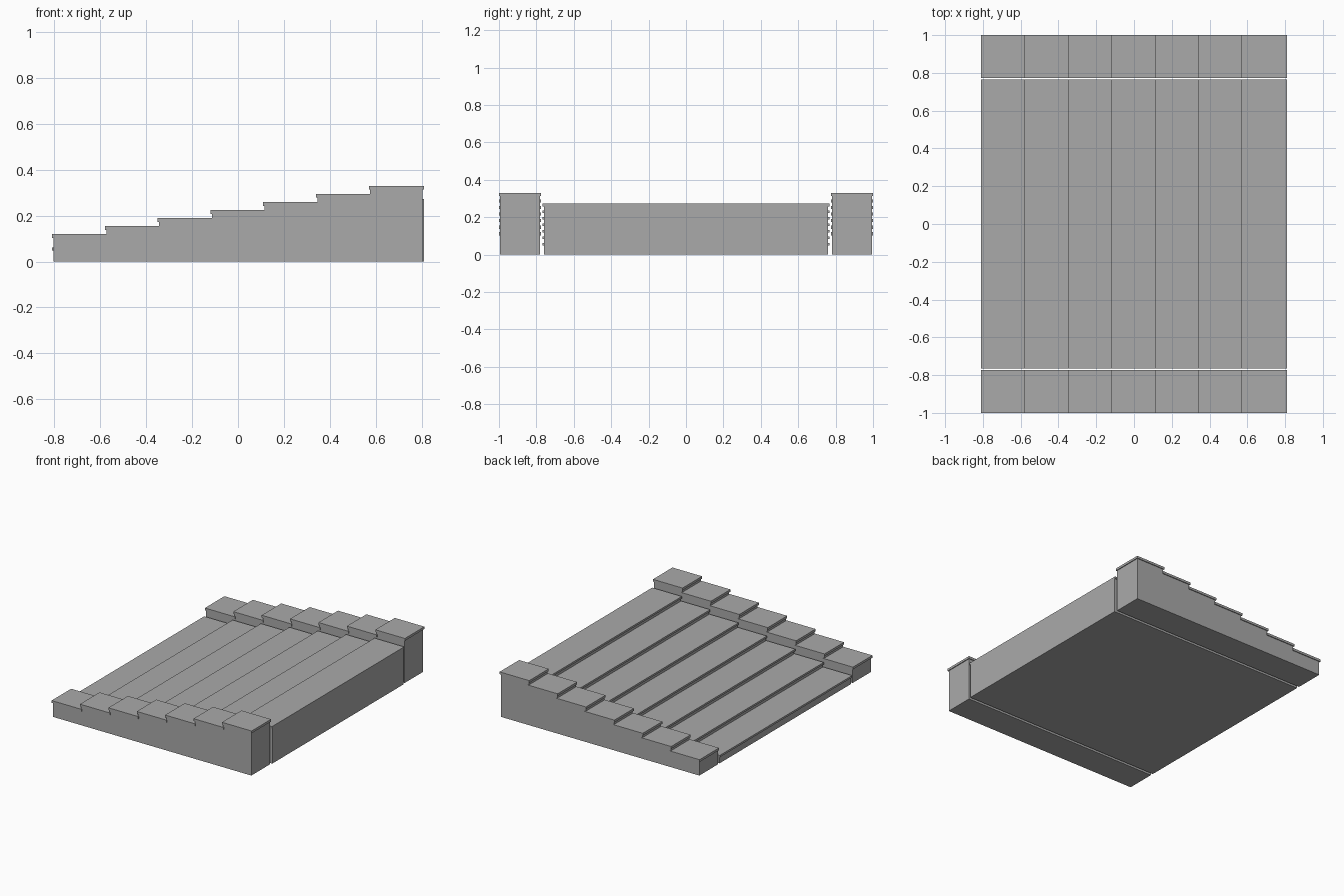
import bpy
import bmesh

cube = bpy.data.objects.get("Cube")
if cube:
    bpy.data.objects.remove(cube, do_unlink=True)

STEPS = 7
PITCH = 0.23
RISE = 0.035
LEFT = -0.81
LIP = 0.006

stone = bpy.data.materials.new("grey_stone")
stone.use_nodes = True
colour = (0.4, 0.4, 0.4, 1)
stone.diffuse_color = colour
stone.node_tree.nodes["Principled BSDF"].inputs["Base Color"].default_value = colour


def finish(name, bm):
    bmesh.ops.recalc_face_normals(bm, faces=bm.faces)
    mesh = bpy.data.meshes.new(name)
    bm.to_mesh(mesh)
    bm.free()
    mesh.materials.append(stone)
    obj = bpy.data.objects.new(name, mesh)
    bpy.context.collection.objects.link(obj)
    return obj


def stepped_body(name, y0, y1, first_z, right):
    """Stepped side profile extruded along y."""
    points = [(LEFT + LIP, 0)]
    for i in range(STEPS):
        x = LEFT + LIP + i * PITCH
        z = first_z + i * RISE
        end = right if i == STEPS - 1 else x + PITCH
        points += [(x, z), (end, z)]
    points.append((right, 0))
    bm = bmesh.new()
    face = bm.faces.new([bm.verts.new((x, y0, z)) for x, z in points])
    extruded = bmesh.ops.extrude_face_region(bm, geom=[face])["geom"]
    moved = [v for v in extruded if isinstance(v, bmesh.types.BMVert)]
    bmesh.ops.translate(bm, verts=moved, vec=(0, y1 - y0, 0))
    return finish(name, bm)


def slab(name, x0, x1, y0, y1, z0, z1):
    bm = bmesh.new()
    bmesh.ops.create_cube(bm, size=1)
    bmesh.ops.scale(bm, verts=bm.verts, vec=(x1 - x0, y1 - y0, z1 - z0))
    bmesh.ops.translate(bm, verts=bm.verts,
                        vec=((x0 + x1) / 2, (y0 + y1) / 2, (z0 + z1) / 2))
    return finish(name, bm)


def flight(name, y0, y1, top, thick, right):
    """A stepped body with an overhanging slab on every step."""
    stepped_body(name + "_body", y0 + LIP, y1 - LIP, top - thick, right)
    for i in range(STEPS):
        x = LEFT + i * PITCH
        z = top + i * RISE
        end = min(x + PITCH + 2 * LIP, -LEFT)
        slab(f"{name}_slab_{i + 1}", x, end, y0, y1, z - thick, z)


# Wide central stair
flight("stair", -0.766, 0.766, 0.062, 0.014, -LEFT)

# Raised stepped walls on both sides
flight("front_wall", -1, -0.774, 0.12, 0.017, -LEFT - LIP)
flight("back_wall", 0.774, 1, 0.12, 0.017, -LEFT - LIP)
